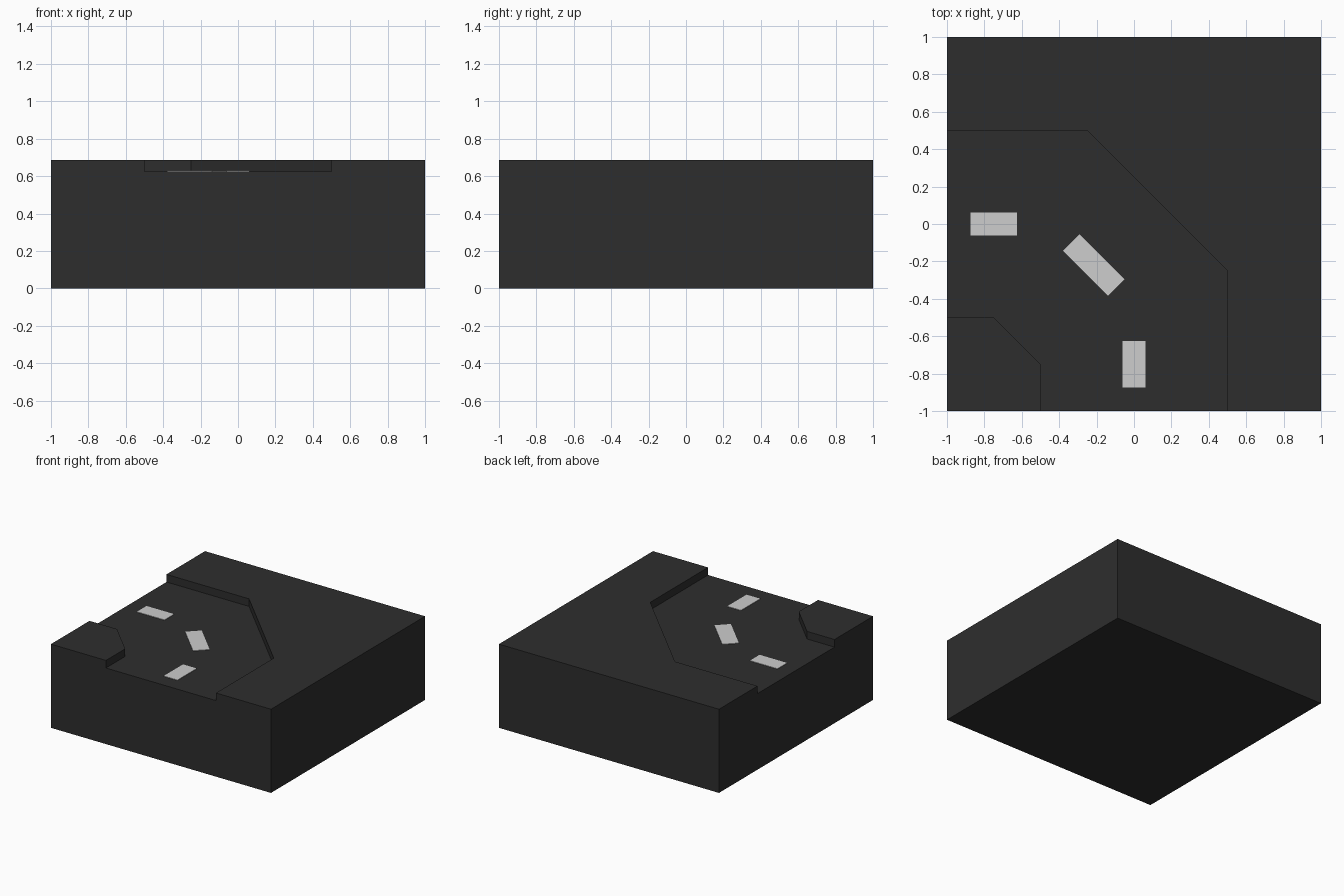
import bpy, bmesh, math
from mathutils import Matrix

if "Cube" in bpy.data.objects:
    bpy.data.objects.remove(bpy.data.objects["Cube"])

ROAD_Z, TOP_Z = 0.625, 0.6875


def material(name, value):
    m = bpy.data.materials.new(name)
    m.diffuse_color = (value, value, value, 1)
    m.use_nodes = True
    m.node_tree.nodes["Principled BSDF"].inputs["Base Color"].default_value = m.diffuse_color
    return m


def finish(bm, name, mat):
    bmesh.ops.recalc_face_normals(bm, faces=bm.faces[:])
    mesh = bpy.data.meshes.new(name)
    bm.to_mesh(mesh)
    bm.free()
    mesh.materials.append(mat)
    obj = bpy.data.objects.new(name, mesh)
    bpy.context.collection.objects.link(obj)


def raise_faces(bm, faces, height):
    geom = bmesh.ops.extrude_face_region(bm, geom=faces)["geom"]
    verts = [g for g in geom if isinstance(g, bmesh.types.BMVert)]
    bmesh.ops.translate(bm, verts=verts, vec=(0, 0, height))
    return [g for g in geom if isinstance(g, bmesh.types.BMFace)]


asphalt = material("dark asphalt", 0.027)
paint = material("light paint", 0.61)

# Tile block: flat plan split into outer corner, road and inner corner
outer = [(-1, .5), (-.25, .5), (.5, -.25), (.5, -1)]
inner = [(-1, -.5), (-.75, -.5), (-.5, -.75), (-.5, -1)]
plans = [outer + [(1, -1), (1, 1), (-1, 1)],
         outer + inner[::-1],
         inner + [(-1, -1)]]
bm = bmesh.new()
cache = {}
for plan in plans:
    vs = [cache.setdefault(p, None) or cache.update({p: bm.verts.new((*p, 0))}) or cache[p]
          for p in plan]
    bm.faces.new(vs)
bmesh.ops.recalc_face_normals(bm, faces=bm.faces[:])
tops = raise_faces(bm, bm.faces[:], ROAD_Z)

# Raised verges on both sides of the bend
for f in tops:
    c = f.calc_center_median()
    on_outer = any(v.co.x > .9 for v in f.verts)
    on_inner = all(v.co.x < -.4 for v in f.verts)
    if on_outer or on_inner:
        raise_faces(bm, [f], TOP_Z - ROAD_Z)
        if f.is_valid:
            bm.faces.remove(f)
bmesh.ops.dissolve_limit(bm, angle_limit=0.01, verts=bm.verts[:], edges=bm.edges[:])
finish(bm, "road_bend_block", asphalt)

# Painted lane dashes
for name, x, y, length, angle in [("dash_left", -.75, 0, .25, 0),
                                  ("dash_middle", -.215, -.22, .34, -45),
                                  ("dash_front", 0, -.75, .25, 90)]:
    bm = bmesh.new()
    m = (Matrix.Translation((x, y, ROAD_Z + .001))
         @ Matrix.Rotation(math.radians(angle), 4, 'Z')
         @ Matrix.Diagonal((length, .125, .006, 1)))
    bmesh.ops.create_cube(bm, size=1, matrix=m)
    finish(bm, name, paint)
